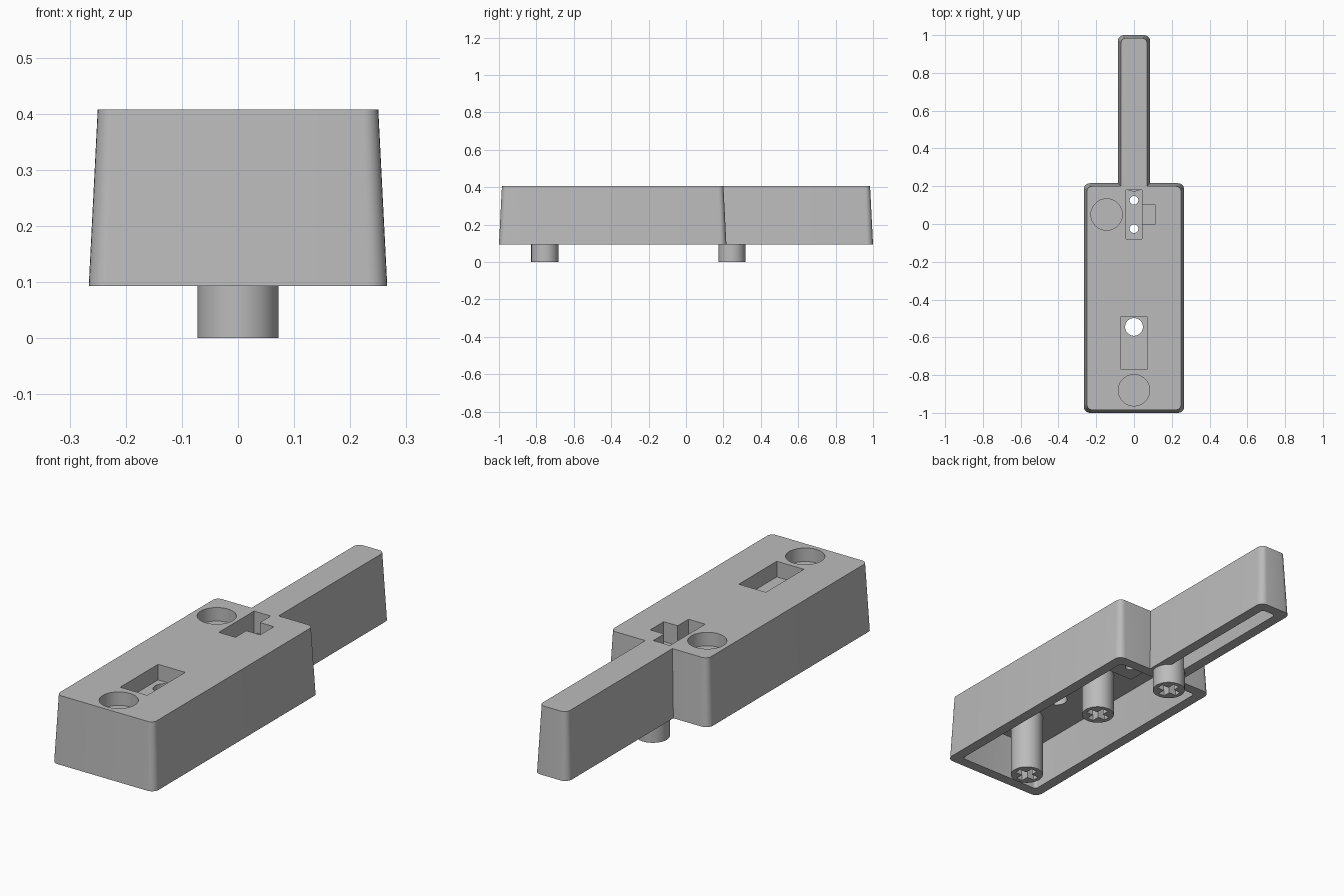
import bpy, bmesh, math

cube = bpy.data.objects.get("Cube")
if cube:
    bpy.data.objects.remove(cube, do_unlink=True)

gray = bpy.data.materials.new("plain gray")
gray.use_nodes = True
gray.diffuse_color = (0.5, 0.5, 0.5, 1)
gray.node_tree.nodes["Principled BSDF"].inputs["Base Color"].default_value = gray.diffuse_color

TOP, RIM, CEILING = 0.408, 0.093, 0.30
TAPER, WALL = 0.016, 0.05


def finish(name, bm):
    bmesh.ops.recalc_face_normals(bm, faces=bm.faces)
    mesh = bpy.data.meshes.new(name)
    bm.to_mesh(mesh)
    bm.free()
    mesh.materials.append(gray)
    obj = bpy.data.objects.new(name, mesh)
    bpy.context.collection.objects.link(obj)
    return obj


def box(name, x0, x1, y0, y1, z0, z1):
    bm = bmesh.new()
    bmesh.ops.create_cube(bm, size=1)
    for v in bm.verts:
        v.co.x = x1 if v.co.x > 0 else x0
        v.co.y = y1 if v.co.y > 0 else y0
        v.co.z = z1 if v.co.z > 0 else z0
    return finish(name, bm)


def cylinder(name, x, y, r, z0, z1):
    bm = bmesh.new()
    bmesh.ops.create_cone(bm, cap_ends=True, segments=48, radius1=r, radius2=r, depth=z1 - z0)
    bmesh.ops.translate(bm, verts=bm.verts, vec=(x, y, (z0 + z1) / 2))
    return finish(name, bm)


def combine(obj, others, operation):
    """Apply booleans one by one and remove the helper objects."""
    for other in others:
        mod = obj.modifiers.new("combine", 'BOOLEAN')
        mod.operation, mod.solver, mod.object = operation, 'EXACT', other
        bpy.context.view_layer.update()
        result = obj.evaluated_get(bpy.context.evaluated_depsgraph_get())
        mesh = bpy.data.meshes.new_from_object(result)
        obj.modifiers.clear()
        obj.data = mesh
        bpy.data.objects.remove(other, do_unlink=True)


def outline(inset):
    """Body with a narrow arm, rounded at the outer corners."""
    w, n = 0.266 - inset, 0.086 - inset
    front, shoulder, back = inset - 1, 0.216 - inset, 1 - inset
    r = max(0.034 - 0.4 * inset, 0.01)
    corners = [(-w, front, 180), (w, front, 270), (w, shoulder, 0), (n, shoulder, None),
               (n, back, 0), (-n, back, 90), (-n, shoulder, None), (-w, shoulder, 90)]
    points = []
    for x, y, start in corners:
        if start is None:
            points.append((x, y))
            continue
        mid = math.radians(start + 45)
        cx = x - math.copysign(r, math.cos(mid))
        cy = y - math.copysign(r, math.sin(mid))
        for i in range(7):
            a = math.radians(start + 15 * i)
            points.append((cx + r * math.cos(a), cy + r * math.sin(a)))
    return points


# Hollow tapered shell, open underneath
bm = bmesh.new()
slope = TAPER * (CEILING - RIM) / (TOP - RIM)
rings = []
for inset, z in [(TAPER, TOP), (0, RIM), (WALL, RIM), (WALL + slope, CEILING)]:
    rings.append([bm.verts.new((x, y, z)) for x, y in outline(inset)])
for a, b in zip(rings, rings[1:]):
    for i in range(len(a)):
        j = (i + 1) % len(a)
        bm.faces.new((a[i], a[j], b[j], b[i]))
bm.faces.new(rings[0])
bm.faces.new(rings[-1])
shell = finish("hollow_housing", bm)

# Well under the slot
combine(shell, [box("slot_well", -0.075, 0.075, -0.11, 0.19, 0.24, 0.32)], 'UNION')

# Recesses and through holes in the top
above = 0.5
combine(shell, [
    cylinder("side_recess", -0.145, 0.05, 0.083, 0.345, above),
    cylinder("front_recess", 0, -0.88, 0.083, 0.345, above),
    box("front_pocket", -0.07, 0.07, -0.77, -0.49, 0.335, above),
    box("slot", -0.043, 0.043, -0.08, 0.18, 0.27, above),
    box("slot_notch", 0.03, 0.115, 0, 0.1, 0.315, above),
    cylinder("pocket_hole", 0, -0.545, 0.047, 0.2, above),
    cylinder("slot_hole_front", 0, -0.025, 0.023, 0.2, above),
    cylinder("slot_hole_back", 0, 0.125, 0.023, 0.2, above),
], 'DIFFERENCE')

# Three posts with cross sockets; the middle one ends at the rim
parts = [shell]
for name, y, z in [("front_post", -0.755, 0), ("middle_post", -0.255, RIM), ("back_post", 0.245, 0)]:
    post = cylinder(name, 0, y, 0.0725, z, CEILING + 0.01)
    long, thin = 0.053, 0.016
    combine(post, [
        box("socket_a", -long, long, y - thin, y + thin, z - 0.1, z + 0.1),
        box("socket_b", -thin, thin, y - long, y + long, z - 0.1, z + 0.1),
    ], 'DIFFERENCE')
    parts.append(post)

# Smooth rounded corners, crisp edges
bpy.ops.object.select_all(action='DESELECT')
for part in parts:
    part.select_set(True)
bpy.context.view_layer.objects.active = shell
bpy.ops.object.shade_smooth_by_angle(angle=math.radians(30))
